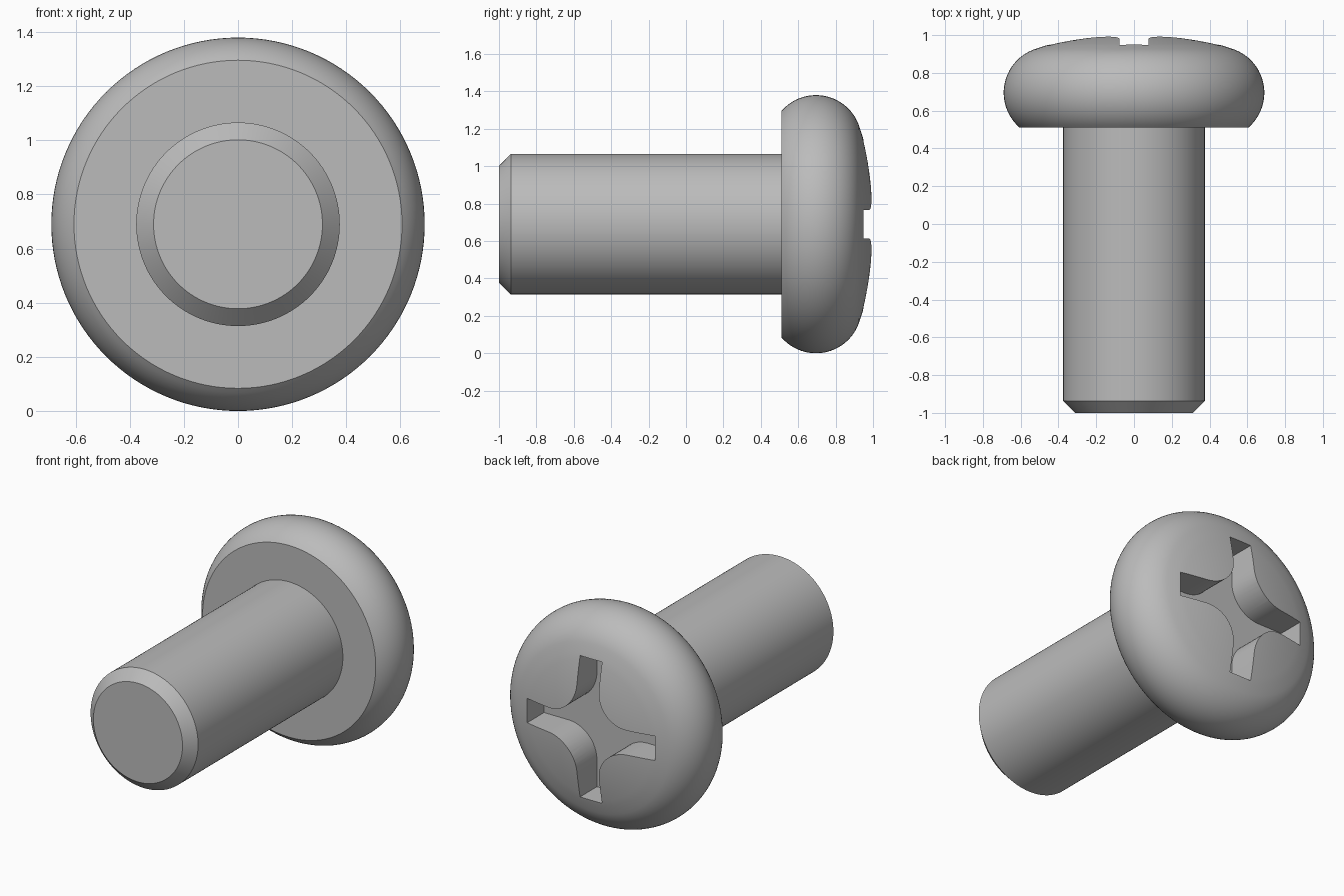
import bpy
import bmesh
from math import sin, cos, pi, radians, sqrt

if "Cube" in bpy.data.objects:
    bpy.data.objects.remove(bpy.data.objects["Cube"], do_unlink=True)

AXIS_Z = 0.69      # height of the screw's axis
SIDES = 128

steel = bpy.data.materials.new("grey_steel")
steel.use_nodes = True
steel.diffuse_color = (0.5, 0.5, 0.5, 1)
steel.node_tree.nodes["Principled BSDF"].inputs["Base Color"].default_value = (0.5, 0.5, 0.5, 1)


def make_object(name, bm):
    bmesh.ops.recalc_face_normals(bm, faces=bm.faces)
    mesh = bpy.data.meshes.new(name)
    bm.to_mesh(mesh)
    bm.free()
    mesh.materials.append(steel)
    obj = bpy.data.objects.new(name, mesh)
    obj.location.z = AXIS_Z
    bpy.context.collection.objects.link(obj)
    return obj


def lathe(name, profile):
    """Revolve (radius, y) points about the y axis and cap both ends."""
    bm = bmesh.new()
    rings = []
    for r, y in profile:
        rings.append([bm.verts.new((r * cos(2 * pi * i / SIDES), y, r * sin(2 * pi * i / SIDES)))
                      for i in range(SIDES)])
    for a, b in zip(rings, rings[1:]):
        for i in range(SIDES):
            j = (i + 1) % SIDES
            bm.faces.new((a[i], a[j], b[j], b[i]))
    bm.faces.new(rings[0])
    bm.faces.new(rings[-1])
    return make_object(name, bm)


def activate(obj):
    bpy.ops.object.select_all(action='DESELECT')
    obj.select_set(True)
    bpy.context.view_layer.objects.active = obj


# Shank with a chamfered tip
shank = lathe("shank", [(0.312, -1), (0.376, -0.936), (0.376, 0.512)])

# Pan head: round rim running tangentially into a shallow dome
TUBE, RIM_Y = 0.244, 0.695
RING = 0.69 - TUBE
START, END, STEPS = radians(-49), radians(75), 24
profile = []
for i in range(STEPS + 1):
    a = START + (END - START) * i / STEPS
    profile.append((RING + TUBE * cos(a), RIM_Y + TUBE * sin(a)))
edge_r = profile[-1][0]
dome_r = edge_r / cos(END)
for i in range(1, 13):
    r = edge_r * (1 - i / 12.5)
    profile.append((r, 1.001 - dome_r + sqrt(dome_r ** 2 - r ** 2)))
head = lathe("pan_head", profile)

# Cross recess cutter: four arms joined by rounded inner corners
HALF, REACH, FILLET, FLOOR = 0.077, 0.447, 0.2, 0.78
c = HALF + FILLET
outline = []
for quarter in range(4):
    corner = [(REACH, HALF)]
    for i in range(13):
        a = radians(270 - 90 * i / 12)
        corner.append((c + FILLET * cos(a), c + FILLET * sin(a)))
    corner.append((HALF, REACH))
    turn = quarter * pi / 2
    outline += [(x * cos(turn) - z * sin(turn), x * sin(turn) + z * cos(turn)) for x, z in corner]
bm = bmesh.new()
face = bm.faces.new([bm.verts.new((x, FLOOR, z)) for x, z in outline])
extruded = bmesh.ops.extrude_face_region(bm, geom=[face], use_keep_orig=True)
bmesh.ops.translate(bm, vec=(0, 0.4, 0),
                    verts=[v for v in extruded["geom"] if isinstance(v, bmesh.types.BMVert)])
cutter = make_object("recess_cutter", bm)
cutter.hide_render = True

activate(head)
cut = head.modifiers.new("cross_recess", 'BOOLEAN')
cut.operation = 'DIFFERENCE'
cut.solver = 'EXACT'
cut.object = cutter
bpy.ops.object.modifier_apply(modifier=cut.name)
bpy.data.objects.remove(cutter, do_unlink=True)

# Smooth curves, crisp edges
for obj in (shank, head):
    activate(obj)
    bpy.ops.object.shade_smooth_by_angle(angle=radians(30))
